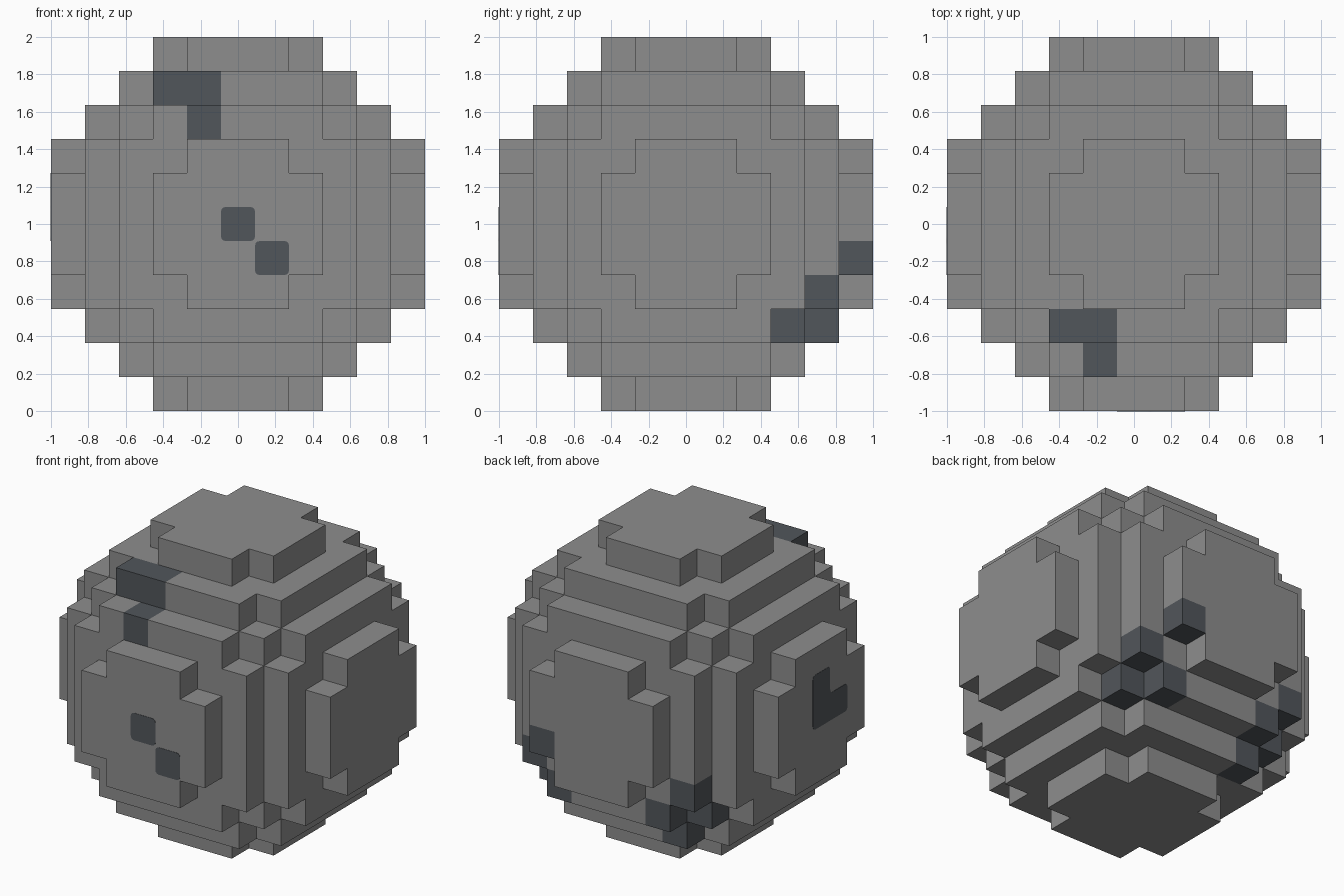
import bpy
import bmesh
from mathutils import Vector

if "Cube" in bpy.data.objects:
    bpy.data.objects.remove(bpy.data.objects["Cube"], do_unlink=True)

CELL = 2 / 11           # eleven blocks across
CENTRE = Vector((0, 0, 1))


def make_material(name, colour):
    mat = bpy.data.materials.new(name)
    mat.use_nodes = True
    mat.diffuse_color = (*colour, 1)
    bsdf = mat.node_tree.nodes["Principled BSDF"]
    bsdf.inputs["Base Color"].default_value = (*colour, 1)
    bsdf.inputs["Roughness"].default_value = 0.9
    return mat


stone = make_material("stone_grey", (0.27, 0.27, 0.27))
slate = make_material("dark_slate", (0.083, 0.093, 0.104))


def add_object(name, bm, *materials):
    mesh = bpy.data.meshes.new(name)
    bm.to_mesh(mesh)
    bm.free()
    for mat in materials:
        mesh.materials.append(mat)
    obj = bpy.data.objects.new(name, mesh)
    bpy.context.collection.objects.link(obj)
    return obj


# Blocky ball: exposed faces of every block inside the radius
def inside(block):
    return block.length_squared < 30.25


dark_blocks = {
    (-2, -3, 4), (-1, -3, 4), (-1, -4, 3),                # upper front patch
    (2, 5, -1), (3, 4, -2), (2, 4, -3), (3, 3, -3),       # lower back left patch
    (-3, 4, -2), (-3, 3, -3), (-2, 4, -3), (-2, 3, -4),   # lower back right patch
}

bm = bmesh.new()
span = range(-5, 6)
axes = [Vector((1, 0, 0)), Vector((0, 1, 0)), Vector((0, 0, 1))]
for block in [Vector((i, j, k)) for i in span for j in span for k in span]:
    if not inside(block):
        continue
    for n in range(3):
        for sign in (1, -1):
            out = axes[n] * sign
            if inside(block + out):
                continue
            u = axes[(n + 1) % 3] / 2
            v = axes[(n + 2) % 3] / 2 * sign
            mid = block + out / 2
            ring = [mid - u - v, mid + u - v, mid + u + v, mid - u + v]
            face = bm.faces.new([bm.verts.new(CENTRE + p * CELL) for p in ring])
            face.material_index = int(tuple(map(int, block)) in dark_blocks)
bmesh.ops.remove_doubles(bm, verts=bm.verts, dist=0.001)
bmesh.ops.recalc_face_normals(bm, faces=bm.faces)
add_object("blocky_ball", bm, stone, slate)


# Thin rounded plates lying on the flat caps
def add_plate(name, outline, across, out):
    bm = bmesh.new()
    base = CENTRE + out * 0.999
    bm.faces.new([bm.verts.new(base + (across * a + axes[2] * h) * CELL)
                  for a, h in outline])
    bmesh.ops.bevel(bm, geom=bm.verts[:], offset=0.025, segments=3,
                    profile=0.5, affect="VERTICES")
    grown = bmesh.ops.extrude_face_region(bm, geom=bm.faces[:], use_keep_orig=True)
    verts = [g for g in grown["geom"] if isinstance(g, bmesh.types.BMVert)]
    bmesh.ops.translate(bm, verts=verts, vec=out * 0.003)
    bmesh.ops.recalc_face_normals(bm, faces=bm.faces)
    add_object(name, bm, slate)


def square(a, h):
    return [(a - .5, h - .5), (a + .5, h - .5), (a + .5, h + .5), (a - .5, h + .5)]


add_plate("front_spot_upper", square(0, 0), axes[0], -axes[1])
add_plate("front_spot_lower", square(1, -1), axes[0], -axes[1])
corner_shape = [(-1.5, -.5), (.5, -.5), (.5, 1.5), (-.5, 1.5), (-.5, .5), (-1.5, .5)]
add_plate("right_side_spot", corner_shape, axes[1], -axes[0])
